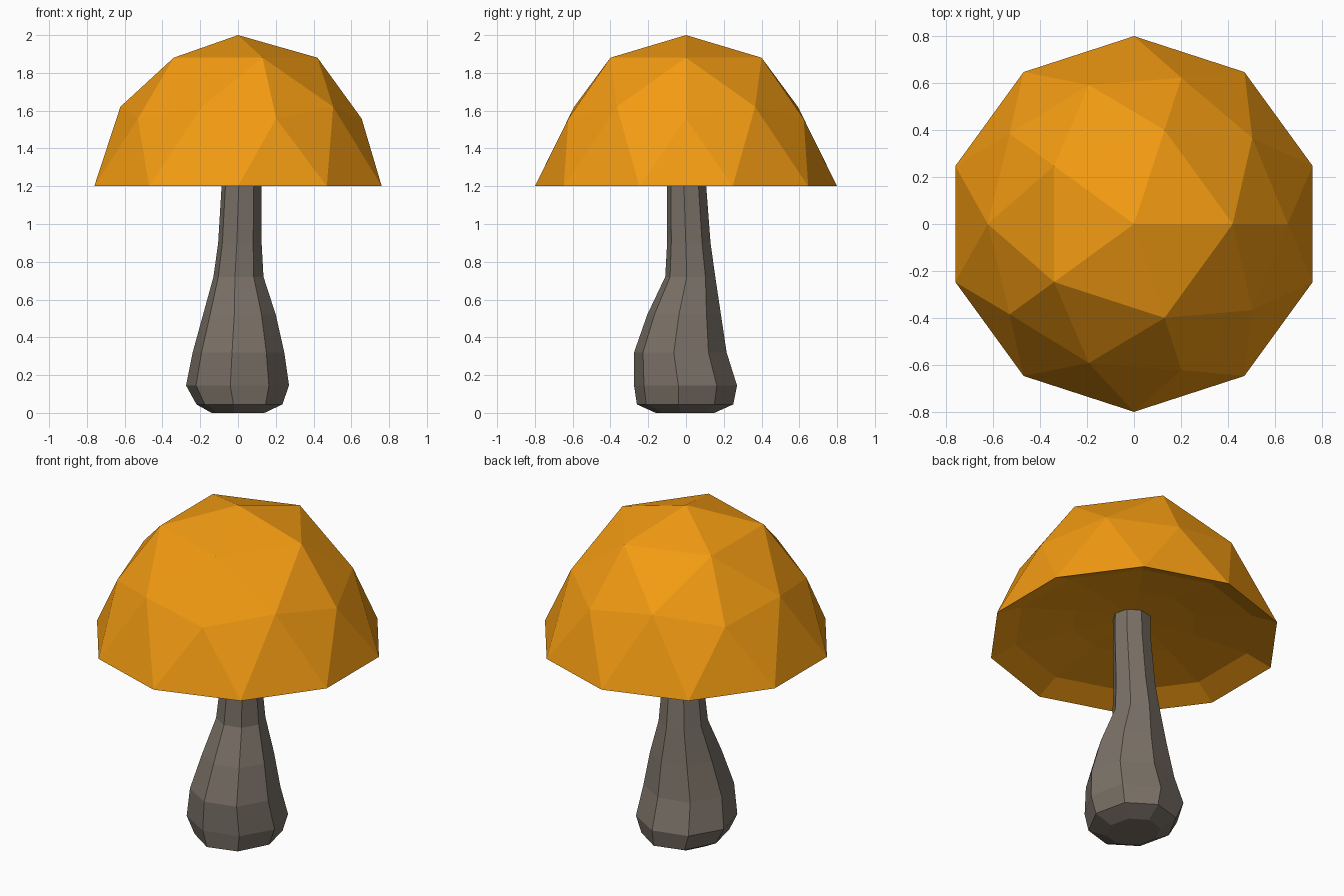
import bpy, bmesh
from math import sin, cos, atan2, pi, radians

if "Cube" in bpy.data.objects:
    bpy.data.objects.remove(bpy.data.objects["Cube"])


def finish(bm, name, color):
    bmesh.ops.recalc_face_normals(bm, faces=bm.faces)
    me = bpy.data.meshes.new(name)
    bm.to_mesh(me)
    bm.free()
    mat = bpy.data.materials.new(name + "_color")
    mat.diffuse_color = (*color, 1)
    mat.use_nodes = True
    mat.node_tree.nodes["Principled BSDF"].inputs["Base Color"].default_value = mat.diffuse_color
    me.materials.append(mat)
    ob = bpy.data.objects.new(name, me)
    bpy.context.collection.objects.link(ob)
    return ob


def bridge(bm, a, b):
    n = len(a)
    for i in range(n):
        j = (i + 1) % n
        bm.faces.new((a[i], a[j], b[j], b[i]))


# Cap: upper half of an icosphere, shoulders drawn in slightly
R, RIM_Z = 0.8, 1.2
bm = bmesh.new()
bmesh.ops.create_icosphere(bm, subdivisions=2, radius=R)
bmesh.ops.delete(bm, geom=[v for v in bm.verts if v.co.z < -0.02], context='VERTS')
for v in bm.verts:
    if 0.3 < v.co.z < 0.5:
        v.co.x *= 0.915
        v.co.y *= 0.915
    v.co.z += RIM_Z

# Shallow hollow underside, stepping inwards from the rim
rim = sorted((v for v in bm.verts if v.co.z < RIM_Z + 0.02),
             key=lambda v: atan2(v.co.y, v.co.x))
prev = rim
for r, dz in ((0.66, 0.06), (0.34, 0.11), (0.1, 0.13)):
    ring = [bm.verts.new((v.co.x * r / R, v.co.y * r / R, RIM_Z + dz)) for v in rim]
    bridge(bm, prev, ring)
    prev = ring
bm.faces.new(prev)
finish(bm, "cap", (0.9, 0.33, 0.006))

# Stem: uneven eight-sided rings (z, x min, x max, y min, y max)
rings = [
    (0.00, -0.14, 0.14, -0.16, 0.15),
    (0.045, -0.22, 0.235, -0.26, 0.25),
    (0.145, -0.275, 0.27, -0.275, 0.27),
    (0.32, -0.24, 0.245, -0.275, 0.215),
    (0.52, -0.185, 0.20, -0.205, 0.185),
    (0.72, -0.13, 0.135, -0.11, 0.155),
    (0.90, -0.105, 0.125, -0.10, 0.13),
    (1.20, -0.087, 0.125, -0.10, 0.107),
    (1.38, -0.087, 0.12, -0.10, 0.10),
]
bm = bmesh.new()
prev = None
for z, x0, x1, y0, y1 in rings:
    ring = []
    for i in range(8):
        a = i * pi / 4 - radians(8)
        ring.append(bm.verts.new(((x0 + x1) / 2 + (x1 - x0) / 2 * cos(a) * 1.01,
                                  (y0 + y1) / 2 + (y1 - y0) / 2 * sin(a) * 1.01, z)))
    if prev:
        bridge(bm, prev, ring)
    else:
        bm.faces.new(ring)
    prev = ring
bm.faces.new(prev)
finish(bm, "stem", (0.195, 0.165, 0.135))
